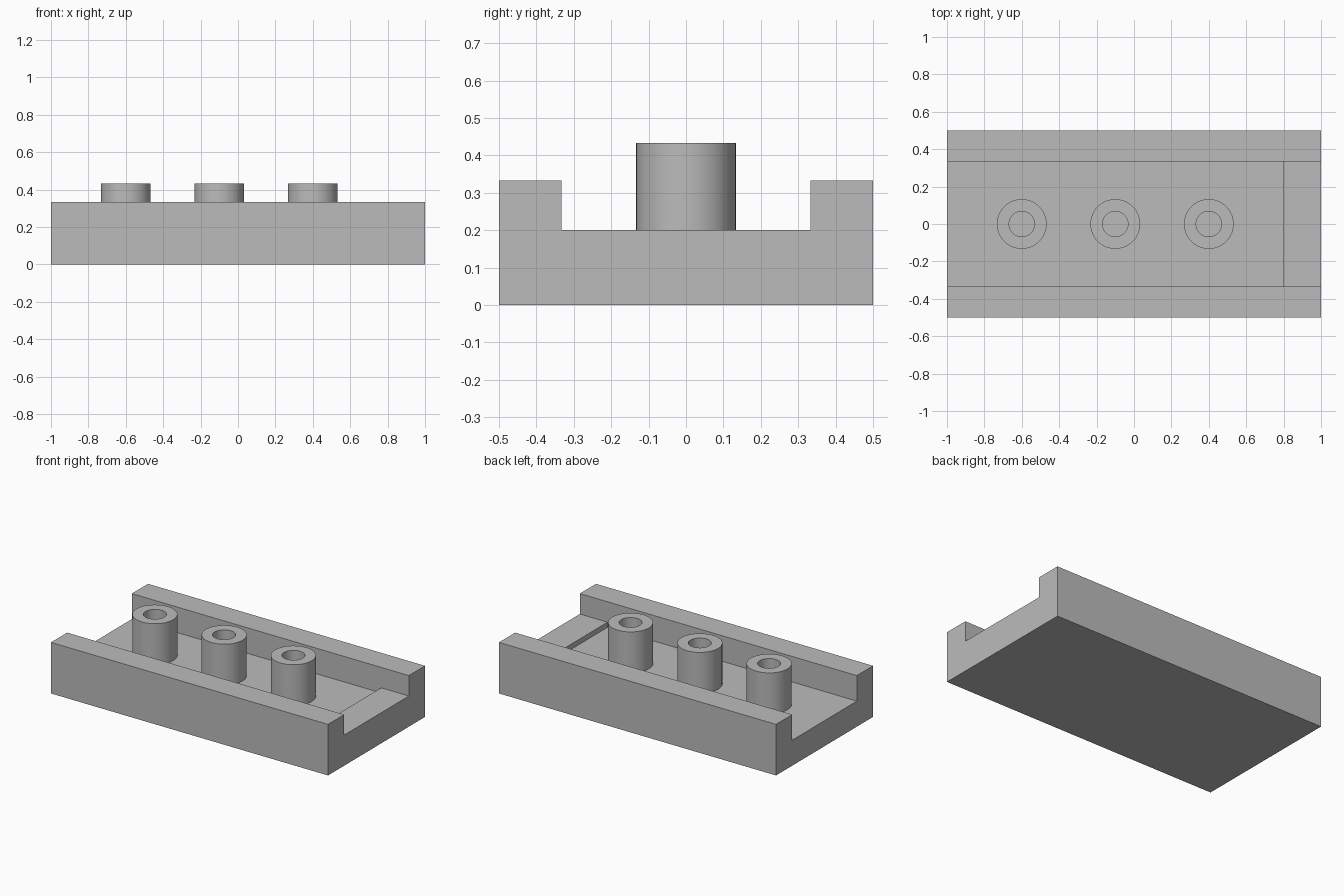
import bpy
import bmesh
from math import tau, radians

if "Cube" in bpy.data.objects:
    bpy.data.objects.remove(bpy.data.objects["Cube"])

WALL_TOP, SILL_TOP, FLOOR_TOP, POST_TOP = 1 / 3, 0.2, 1 / 6, 0.433
CHANNEL = 1 / 3          # half width between the side walls

grey = bpy.data.materials.new("plain grey")
grey.use_nodes = True
colour = (0.5, 0.5, 0.5, 1)
grey.diffuse_color = colour
grey.node_tree.nodes["Principled BSDF"].inputs["Base Color"].default_value = colour


def finish(name, bm):
    bmesh.ops.recalc_face_normals(bm, faces=bm.faces)
    mesh = bpy.data.meshes.new(name)
    bm.to_mesh(mesh)
    bm.free()
    mesh.materials.append(grey)
    obj = bpy.data.objects.new(name, mesh)
    bpy.context.collection.objects.link(obj)
    return obj


def activate(obj):
    bpy.ops.object.select_all(action="DESELECT")
    obj.select_set(True)
    bpy.context.view_layer.objects.active = obj


def prism(name, outline, half_width):
    """Extrude an x-z outline along y."""
    bm = bmesh.new()
    face = bm.faces.new([bm.verts.new((x, -half_width, z)) for x, z in outline])
    new = bmesh.ops.extrude_face_region(bm, geom=[face])["geom"]
    verts = [v for v in new if isinstance(v, bmesh.types.BMVert)]
    bmesh.ops.translate(bm, verts=verts, vec=(0, 2 * half_width, 0))
    return finish(name, bm)


def tube(name, x, outer, inner):
    """Hollow post standing on the floor."""
    bm = bmesh.new()
    profile = [(outer, FLOOR_TOP), (outer, POST_TOP),
               (inner, POST_TOP), (inner, FLOOR_TOP)]
    verts = [bm.verts.new((r, 0, z)) for r, z in profile]
    edges = [bm.edges.new(pair) for pair in zip(verts, verts[1:])]
    bmesh.ops.spin(bm, geom=verts + edges, cent=(0, 0, 0), axis=(0, 0, 1),
                   angle=tau, steps=64, use_merge=True)
    bmesh.ops.remove_doubles(bm, verts=bm.verts, dist=0.0001)
    obj = finish(name, bm)
    obj.location.x = x
    activate(obj)
    bpy.ops.object.shade_smooth_by_angle(angle=radians(30))


# Tray: solid block with an open channel and a raised sill at one end
tray = prism("tray", [(-1, 0), (1, 0), (1, WALL_TOP), (-1, WALL_TOP)], 0.5)
cutter = prism("channel_cutter",
               [(-1.2, FLOOR_TOP), (0.8, FLOOR_TOP), (0.8, SILL_TOP),
                (1.2, SILL_TOP), (1.2, 0.6), (-1.2, 0.6)], CHANNEL)
cutter.hide_render = True
cut = tray.modifiers.new("channel", "BOOLEAN")
cut.operation = "DIFFERENCE"
cut.solver = "EXACT"
cut.object = cutter
activate(tray)
bpy.ops.object.modifier_apply(modifier=cut.name)
bpy.data.objects.remove(cutter)

# Row of hollow posts
for label, x in (("right", -0.6), ("middle", -0.1), ("left", 0.4)):
    tube(label + "_post", x, 0.133, 0.068)
